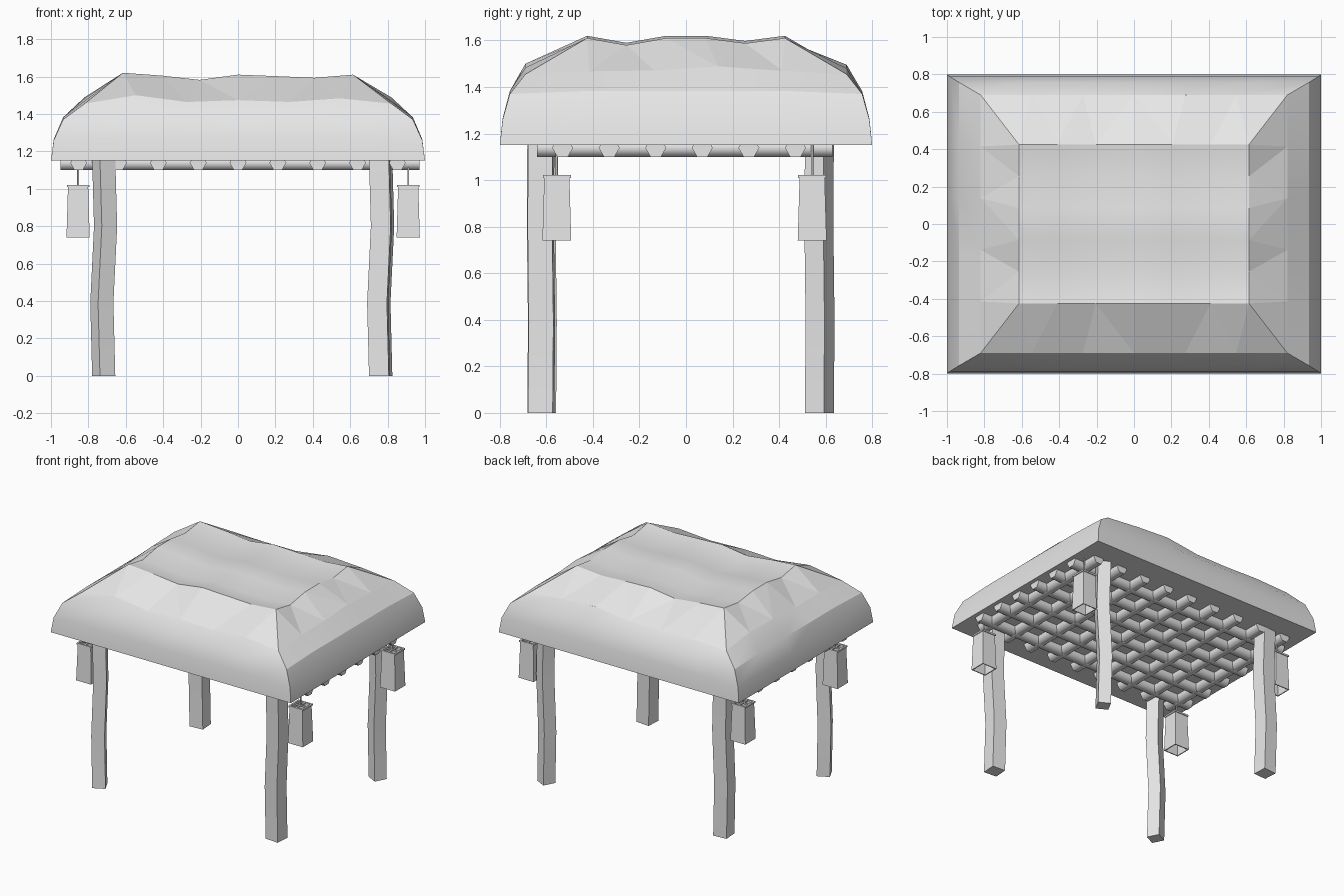
import bpy, bmesh, math, random
from mathutils import Matrix, Vector

random.seed(4)
cube = bpy.data.objects.get("Cube")
if cube:
    bpy.data.objects.remove(cube, do_unlink=True)

grey = bpy.data.materials.new("plain_light_grey")
grey.use_nodes = True
grey.diffuse_color = (0.8, 0.8, 0.8, 1)
grey.node_tree.nodes["Principled BSDF"].inputs["Base Color"].default_value = (0.8, 0.8, 0.8, 1)


def finish(bm, name, angle=25):
    bmesh.ops.recalc_face_normals(bm, faces=bm.faces)
    mesh = bpy.data.meshes.new(name)
    bm.to_mesh(mesh)
    bm.free()
    mesh.materials.append(grey)
    mesh.shade_smooth()
    mesh.set_sharp_from_angle(angle=math.radians(angle))
    obj = bpy.data.objects.new(name, mesh)
    bpy.context.collection.objects.link(obj)
    return obj


def bridge(bm, low, high):
    n = len(low)
    return [bm.faces.new((low[i], low[(i + 1) % n], high[(i + 1) % n], high[i])) for i in range(n)]


def square(bm, centre, half, z, turn=0):
    spin = Matrix.Rotation(math.radians(turn), 3, "Z")
    corners = ((-half, -half), (half, -half), (half, half), (-half, half))
    return [bm.verts.new(Vector((*centre, z)) + spin @ Vector((x, y, 0))) for x, y in corners]


def box(bm, centre, size):
    bmesh.ops.create_cube(bm, size=1, matrix=Matrix.Translation(centre) @ Matrix.Diagonal((*size, 1)))


# Thatched roof: rings stacked inwards up to a wavy crown
NX, NY = 6, 5
CELLS = ([(i, 0) for i in range(NX)] + [(NX, j) for j in range(NY)]
         + [(i, NY) for i in range(NX, 0, -1)] + [(0, j) for j in range(NY, 0, -1)])
crown_x = (1.62, 1.605, 1.582, 1.61, 1.602, 1.593, 1.61)
crown_y = (0, -0.03, 0, 0, -0.022, 0)


def grid_xy(i, j, hx, hy):
    return (2 * i / NX - 1) * hx, (2 * j / NY - 1) * hy


bm = bmesh.new()
rings = []
for level, (hx, hy, z) in enumerate(((1, 0.8, 1.15), (0.985, 0.788, 1.26), (0.935, 0.757, 1.37), (0.82, 0.69, 1.455))):
    ring = []
    for i, j in CELLS:
        x, y = grid_xy(i, j, hx, hy)
        corner = i in (0, NX) and j in (0, NY)
        lift = 0 if corner else (0, 0.005, 0.012, random.uniform(0, 0.045))[level]
        ring.append(bm.verts.new((x, y, z + lift)))
    rings.append(ring)
crown = {(i, j): bm.verts.new((*grid_xy(i, j, 0.615, 0.425), crown_x[i] + crown_y[j]))
         for i in range(NX + 1) for j in range(NY + 1)}
rings.append([crown[c] for c in CELLS])
for low, high in zip(rings, rings[1:]):
    band = bridge(bm, low, high)
bmesh.ops.triangulate(bm, faces=band)
for i in range(NX):
    for j in range(NY):
        bm.faces.new((crown[i, j], crown[i + 1, j], crown[i + 1, j + 1], crown[i, j + 1]))
bm.faces.new(rings[0])
roof = finish(bm, "roof", 26)
# The upper slope is faceted
for face in roof.data.polygons:
    if face.center.z > 1.46 and face.normal.z < 0.92:
        face.use_smooth = False


# Ceiling lattice: six-sided bars half sunk in the roof
def bar(bm, a, b, z=1.139, r=0.045):
    a, b = Vector((*a, z)), Vector((*b, z))
    along = (b - a).normalized()
    across = along.cross(Vector((0, 0, 1)))
    ends = []
    for p in (a, b):
        ends.append([bm.verts.new(p + r * (math.cos(k * math.pi / 3) * across
                                           + Vector((0, 0, math.sin(k * math.pi / 3))))) for k in range(6)])
    bridge(bm, *ends)
    for end in ends:
        bm.faces.new(end)


bm = bmesh.new()
for k in range(9):
    x = (k - 4) * 0.213
    bar(bm, (x, -0.64), (x, 0.63))
finish(bm, "lattice_cross_bars", 65)
bm = bmesh.new()
for k in range(6):
    y = -0.53 + k * 0.2
    bar(bm, (-0.95, y), (0.97, y))
finish(bm, "lattice_long_bars", 65)

# Crooked posts, each turned a little
posts = {"front_left_post": (0.757, -0.622, -4, 0.053), "front_right_post": (-0.718, -0.62, 27, 0.046),
         "back_left_post": (0.763, 0.573, -28, 0.046), "back_right_post": (-0.718, 0.575, 4, 0.053)}
for name, (x, y, turn, half) in posts.items():
    bm = bmesh.new()
    sections = [square(bm, (x + dx, y + dy), half, z, turn)
                for dx, dy, z in ((0, 0, 0), (-0.01, 0.003, 0.39), (0.01, -0.002, 0.8), (0, 0, 1.16))]
    for low, high in zip(sections, sections[1:]):
        bridge(bm, low, high)
    bm.faces.new(sections[0])
    bm.faces.new(sections[-1])
    finish(bm, name)

# Hanging lanterns: hollow flared shades, open cap frame and rod
for side, x in (("left", 0.91), ("right", -0.855)):
    for end, y in (("front", -0.555), ("back", 0.542)):
        bm = bmesh.new()
        loops = [square(bm, (x, y), half, z)
                 for half, z in ((0.054, 1.01), (0.062, 0.74), (0.055, 0.74), (0.047, 1.01))]
        for k in range(4):
            bridge(bm, loops[k], loops[(k + 1) % 4])
        finish(bm, f"{end}_{side}_lantern_shade")
        bm = bmesh.new()
        for s in (-1, 1):
            box(bm, (x + s * 0.054, y, 1.015), (0.012, 0.12, 0.012))
            box(bm, (x, y + s * 0.054, 1.015), (0.096, 0.012, 0.012))
        box(bm, (x, y, 1.015), (0.096, 0.012, 0.01))
        box(bm, (x, y, 1.015), (0.012, 0.096, 0.01))
        finish(bm, f"{end}_{side}_lantern_cap")
        bm = bmesh.new()
        bmesh.ops.create_cone(bm, cap_ends=True, segments=8, radius1=0.005, radius2=0.005, depth=0.14,
                              matrix=Matrix.Translation((x, y, 1.085)))
        finish(bm, f"{end}_{side}_lantern_rod", 50)
